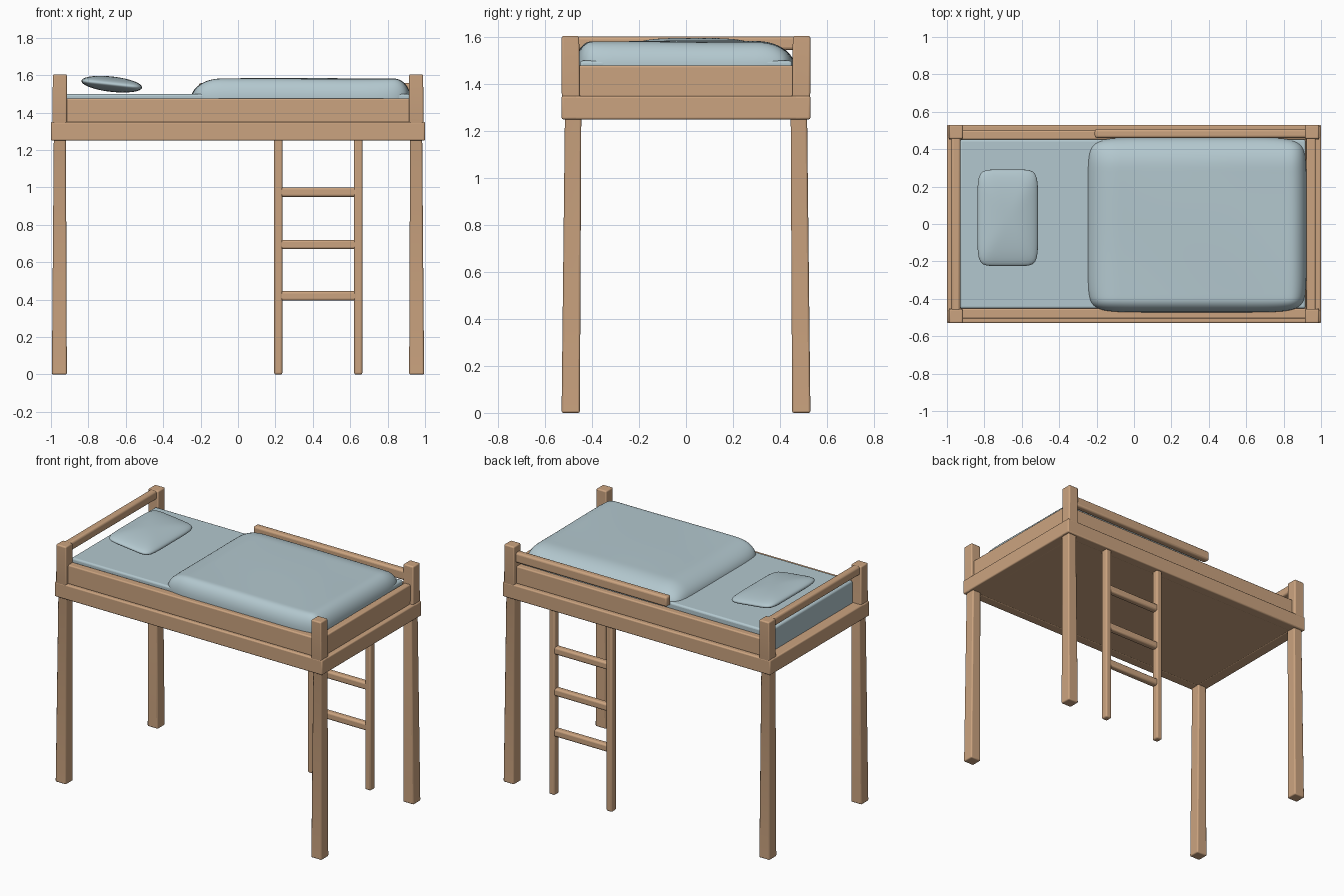
import bpy, bmesh, math
from mathutils import Matrix, Vector

if "Cube" in bpy.data.objects:
    bpy.data.objects.remove(bpy.data.objects["Cube"])


def material(name, rgb):
    m = bpy.data.materials.new(name)
    m.diffuse_color = (*rgb, 1)
    m.use_nodes = True
    m.node_tree.nodes["Principled BSDF"].inputs["Base Color"].default_value = m.diffuse_color
    return m


WOOD = material("light wood", (0.60, 0.37, 0.215))
CLOTH = material("pale blue cloth", (0.45, 0.575, 0.62))


def finish(name, bm, mat, bevel=0.0, angle=40):
    bmesh.ops.recalc_face_normals(bm, faces=bm.faces)
    me = bpy.data.meshes.new(name)
    bm.to_mesh(me)
    bm.free()
    ob = bpy.data.objects.new(name, me)
    bpy.context.collection.objects.link(ob)
    me.materials.append(mat)
    if bevel:
        mod = ob.modifiers.new("soft edges", 'BEVEL')
        mod.width, mod.segments = bevel, 3
    bpy.ops.object.select_all(action='DESELECT')
    ob.select_set(True)
    bpy.context.view_layer.objects.active = ob
    bpy.ops.object.shade_smooth_by_angle(angle=math.radians(angle))
    return ob


def box(name, x, y, z, mat=WOOD, bevel=0.008):
    bm = bmesh.new()
    bmesh.ops.create_cube(bm, size=1)
    for v in bm.verts:
        v.co = [(a + b) / 2 + c * (b - a) for (a, b), c in zip((x, y, z), v.co)]
    return finish(name, bm, mat, bevel)


def post(name, sx, sy):
    # rings: height, inner x, outer x, inner y, outer y
    rings = [(0, .915, .995, .452, .530), (1.25, .920, .985, .446, .516),
             (1.30, .915, .992, .452, .529), (1.605, .915, .990, .455, .530)]
    bm = bmesh.new()
    loops = []
    for z, x0, x1, y0, y1 in rings:
        loops.append([bm.verts.new((sx * x, sy * y, z))
                      for x, y in ((x0, y0), (x1, y0), (x1, y1), (x0, y1))])
    for a, b in zip(loops, loops[1:]):
        for i in range(4):
            j = (i + 1) % 4
            bm.faces.new((a[i], a[j], b[j], b[i]))
    bm.faces.new(loops[0])
    bm.faces.new(loops[-1])
    return finish(name, bm, WOOD, 0.008)


# Four corner posts
for sx, xn in ((-1, "left"), (1, "right")):
    for sy, yn in ((-1, "front"), (1, "back")):
        post(f"{yn}_{xn}_post", sx, sy)

# Lower frame beams and the board under the mattress
Z = (1.25, 1.35)
box("front_beam", (-1, 1), (-.53, -.46), Z)
box("back_beam", (-1, 1), (.46, .53), Z)
box("left_beam", (-1, -.92), (-.528, .528), Z)
box("right_beam", (.92, 1), (-.528, .528), Z)
box("bed_board", (-.95, .95), (-.49, .49), (1.252, 1.345), bevel=0)

# Side rails around the mattress
box("front_rail", (-.93, .93), (-.505, -.452), (1.345, 1.475))
box("back_rail", (-.93, .93), (.452, .500), (1.345, 1.465))
box("foot_rail", (.922, .970), (-.47, .47), (1.345, 1.48))

# Upper guard bar and headboard bar
box("back_guard_bar", (-.21, .93), (.460, .508), (1.49, 1.558), bevel=.013)
box("headboard_bar", (-.978, -.928), (-.47, .47), (1.545, 1.603), bevel=.013)

# Ladder
for n, x in (("left", .215), ("right", .643)):
    box(f"ladder_{n}_stile", (x - .022, x + .022), (.465, .515), (0, 1.26), bevel=.01)
for i, z in enumerate((.42, .695, .975)):
    box(f"ladder_rung_{i + 1}", (.22, .64), (.468, .512), (z - .025, z + .025), bevel=.012)

# Mattress
box("mattress", (-.932, .918), (-.452, .452), (1.34, 1.50), CLOTH, .012)


# Blanket: puffy top with rounded edges, and a skirt tucked down the sides
def edge(d, r):
    t = 1 - min(max(d, 0) / r, 1)
    return math.sqrt(max(0, 1 - t * t))


x0, x1, y0, y1 = -.25, .922, -.472, .462
bm = bmesh.new()
bmesh.ops.create_grid(bm, x_segments=48, y_segments=48, size=1)
border = [e for e in bm.edges if e.is_boundary]
for v in bm.verts:
    u, w = math.sin(v.co.x * math.pi / 2), math.sin(v.co.y * math.pi / 2)
    x = (x0 + x1) / 2 + u * (x1 - x0) / 2
    y = (y0 + y1) / 2 + w * (y1 - y0) / 2
    h = min(edge(x - x0, .16), edge(x1 - x, .09)) * min(edge(y - y0, .07), edge(y1 - y, .16))
    ripple = .004 * math.sin(5 * x + 3 * y) * math.cos(4 * y - x)
    # slightly rounded corners in plan
    k = .035 * (abs(u) * abs(w)) ** 8
    v.co = (x - math.copysign(k, u), y - math.copysign(k, w), 1.478 + h * (.104 + ripple))
ext = bmesh.ops.extrude_edge_only(bm, edges=border)
for v in ext["geom"]:
    if isinstance(v, bmesh.types.BMVert):
        v.co.z = 1.44
finish("blanket", bm, CLOTH, angle=60)

# Pillow: flattened rounded cushion, tilted up at the head end
bm = bmesh.new()
bmesh.ops.create_cube(bm, size=2)
bmesh.ops.subdivide_edges(bm, edges=bm.edges[:], cuts=13, use_grid_fill=True)
tilt = Matrix.Rotation(.11, 3, 'Y')
for v in bm.verts:
    c = v.co
    plan = (abs(c.x) ** 7 + abs(c.y) ** 7) ** (2 / 7)
    c = c / math.sqrt(plan + c.z ** 2)
    p = Vector((c.x * .163, c.y * .258, c.z * .041))
    v.co = tilt @ p + Vector((-.675, .033, 1.552))
finish("pillow", bm, CLOTH, angle=60)
